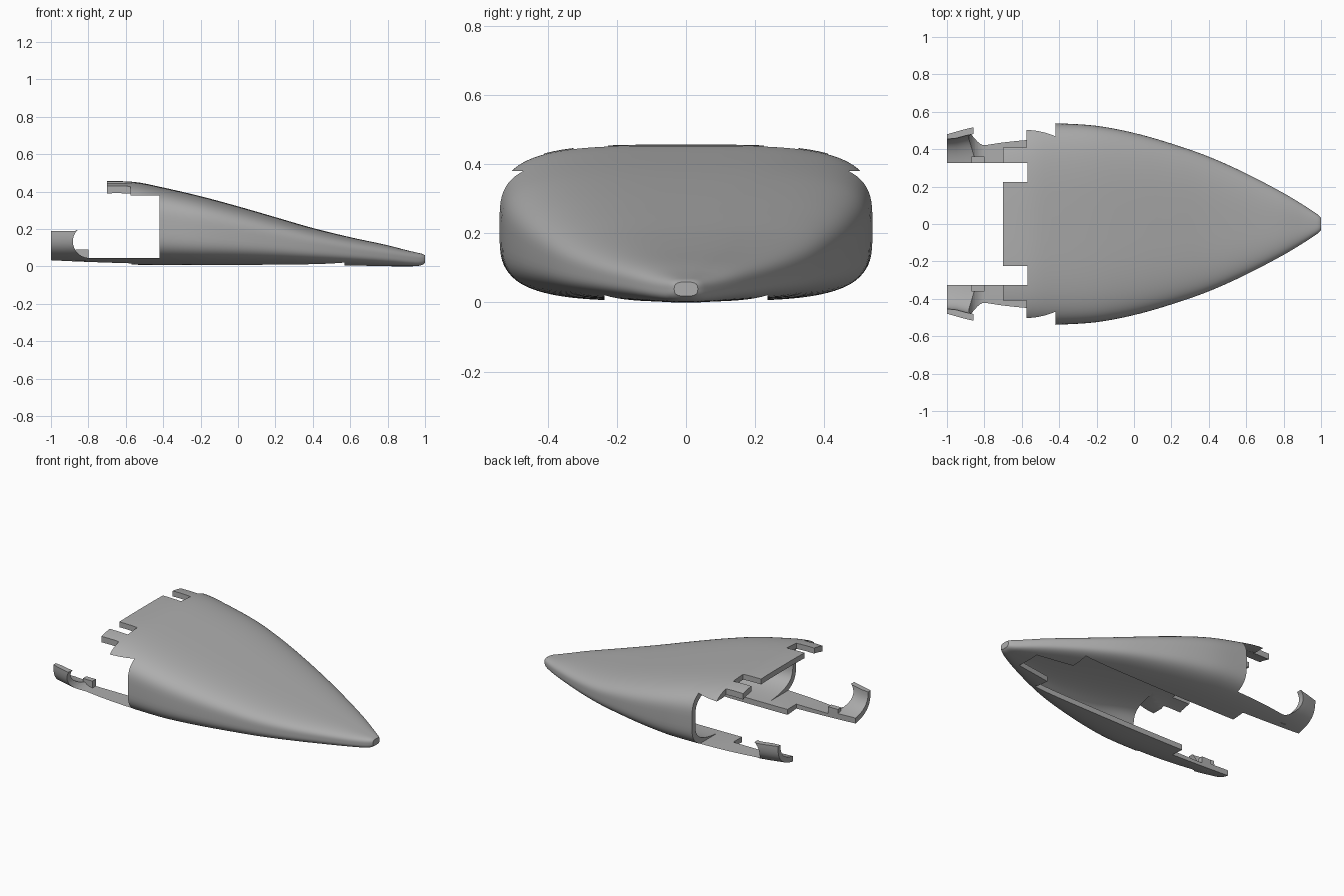
import bpy, bmesh, math

cube = bpy.data.objects.get("Cube")
if cube:
    bpy.data.objects.remove(cube, do_unlink=True)

grey = bpy.data.materials.new("matte grey")
grey.use_nodes = True
colour = (0.42, 0.42, 0.42, 1)
grey.diffuse_color = colour
grey.node_tree.nodes["Principled BSDF"].inputs["Base Color"].default_value = colour

# Hull stations: x, half width, bottom z, top z
STATIONS = [
    (-1.0, .48, .018, .44), (-.87, .515, .015, .45), (-.7, .535, .01, .456),
    (-.55, .541, .006, .451), (-.42, .539, .005, .426), (-.2, .525, .004, .375),
    (0, .487, .004, .321), (.2, .43, .004, .263), (.4, .36, .003, .205),
    (.6, .27, .002, .156), (.8, .165, 0, .113), (.9, .105, 0, .087),
    (.96, .066, .002, .073), (.988, .046, .009, .066), (1.0, .034, .018, .059)]
WALL = .035


def spline(x):
    """Smooth hull dimensions at x."""
    last = len(STATIONS) - 1
    i = max(k for k in range(last) if STATIONS[k][0] <= x)
    a, b = STATIONS[i], STATIONS[i + 1]
    p, q = STATIONS[max(i - 1, 0)], STATIONS[min(i + 2, last)]
    h = b[0] - a[0]
    t = (x - a[0]) / h
    out = []
    for k in (1, 2, 3):
        ma = (b[k] - p[k]) / (b[0] - p[0]) * h
        mb = (q[k] - a[k]) / (q[0] - a[0]) * h
        out.append((2*t**3 - 3*t*t + 1) * a[k] + (t**3 - 2*t*t + t) * ma
                   + (3*t*t - 2*t**3) * b[k] + (t**3 - t*t) * mb)
    return out


def finish(name, bm):
    bmesh.ops.recalc_face_normals(bm, faces=bm.faces)
    mesh = bpy.data.meshes.new(name)
    bm.to_mesh(mesh)
    bm.free()
    obj = bpy.data.objects.new(name, mesh)
    bpy.context.collection.objects.link(obj)
    mesh.materials.append(grey)
    return obj


def loft(name, xs, inset=0, rear_shift=0, sides=96):
    """Closed body of rounded-rectangle sections."""
    bm = bmesh.new()
    rings = []
    for i, x in enumerate(xs):
        w, low, top = spline(x)
        w, low, top = w - inset, low + inset, top - inset
        power = 2 / (3.7 - .8 * min(max(x + .2, 0), 1))
        mid, half = (low + top) / 2, (top - low) / 2
        ring = []
        for k in range(sides):
            a = math.tau * (k + .5) / sides
            c, s = math.cos(a), math.sin(a)
            y = math.copysign(abs(c) ** power, c) * w
            z = math.copysign(abs(s) ** power, s) * half + mid
            ring.append(bm.verts.new((x - (rear_shift if i == 0 else 0), y, z)))
        rings.append(ring)
    for r, n in zip(rings, rings[1:]):
        for k in range(sides):
            j = (k + 1) % sides
            bm.faces.new((r[k], r[j], n[j], n[k]))
    bm.faces.new(rings[0])
    bm.faces.new(rings[-1])
    return finish(name, bm)


def prism(name, points, axis, low, high):
    """Extrude a profile along y (points x,z) or z (points x,y)."""
    bm = bmesh.new()
    place = (lambda p, d: (p[0], d, p[1])) if axis == "y" else (lambda p, d: (p[0], p[1], d))
    a = [bm.verts.new(place(p, low)) for p in points]
    b = [bm.verts.new(place(p, high)) for p in points]
    bm.faces.new(a)
    bm.faces.new(b)
    for k in range(len(a)):
        j = (k + 1) % len(a)
        bm.faces.new((a[k], a[j], b[j], b[k]))
    return finish(name, bm)


def rect(x0, x1, y0, y1):
    return [(x0, y0), (x1, y0), (x1, y1), (x0, y1)]


# Outer shell and hollow
xs = [-1 + .04 * k for k in range(48)] + [.9, .93, .95, .965, .978, .988, .995, 1.0]
shell = loft("nose_shell", sorted(set(round(x, 3) for x in xs)))
cutters = [loft("hollow_cutter", [-1 + .05 * k for k in range(37)], WALL, .1)]

# Side openings with the rounded edge of the rear hooks
arc = [(-.795 + .088 * math.cos(a), .133 + .088 * math.sin(a))
       for a in [math.radians(135 + 135 * k / 14) for k in range(15)]]
side = [(-.42, .045), (-.42, .38), (-.7, .38), (-.7, .7), (-1.2, .7), (-1.2, .19),
        (-.87, .19)] + arc
cutters.append(prism("side_cutter", side, "y", -1, 1))

# Floor opening, wide at the rear and stepped towards the nose
half = [(-1.2, .325), (-.57, .325), (-.57, .235), (.57, .235), (.57, .12), (.82, .08)]
floor = half + [(x, -y) for x, y in reversed(half)]
cutters.append(prism("floor_cutter", floor, "z", -.1, .06))

# Roof notches beside the fingers, and hook inner trim
cutters.append(prism("hook_gap_cutter", rect(-1.2, -.75, -.325, .325), "z", -.1, .3))
for s in (1, -1):
    cutters.append(prism("roof_notch_cutter", rect(-.8, -.57, s * .225, s * .325), "z", .3, .7))
    cutters.append(prism("roof_corner_cutter", rect(-.8, -.575, s * .41, s * .8), "z", .3, .7))

for cutter in cutters:
    mod = shell.modifiers.new(cutter.name, "BOOLEAN")
    mod.operation = "DIFFERENCE"
    mod.solver = "EXACT"
    mod.object = cutter
bpy.context.view_layer.update()
mesh = bpy.data.meshes.new_from_object(
    shell.evaluated_get(bpy.context.evaluated_depsgraph_get()))
shell.modifiers.clear()
shell.data = mesh
for cutter in cutters:
    bpy.data.objects.remove(cutter, do_unlink=True)

# Small stop blocks on the floor rails
for s, label in ((1, "back"), (-1, "front")):
    prism(label + "_stop_block", rect(-.87, -.8, s * .325, s * .36), "z", .03, .09)

bpy.ops.object.select_all(action="DESELECT")
shell.select_set(True)
bpy.context.view_layer.objects.active = shell
bpy.ops.object.shade_smooth_by_angle(angle=math.radians(30))
